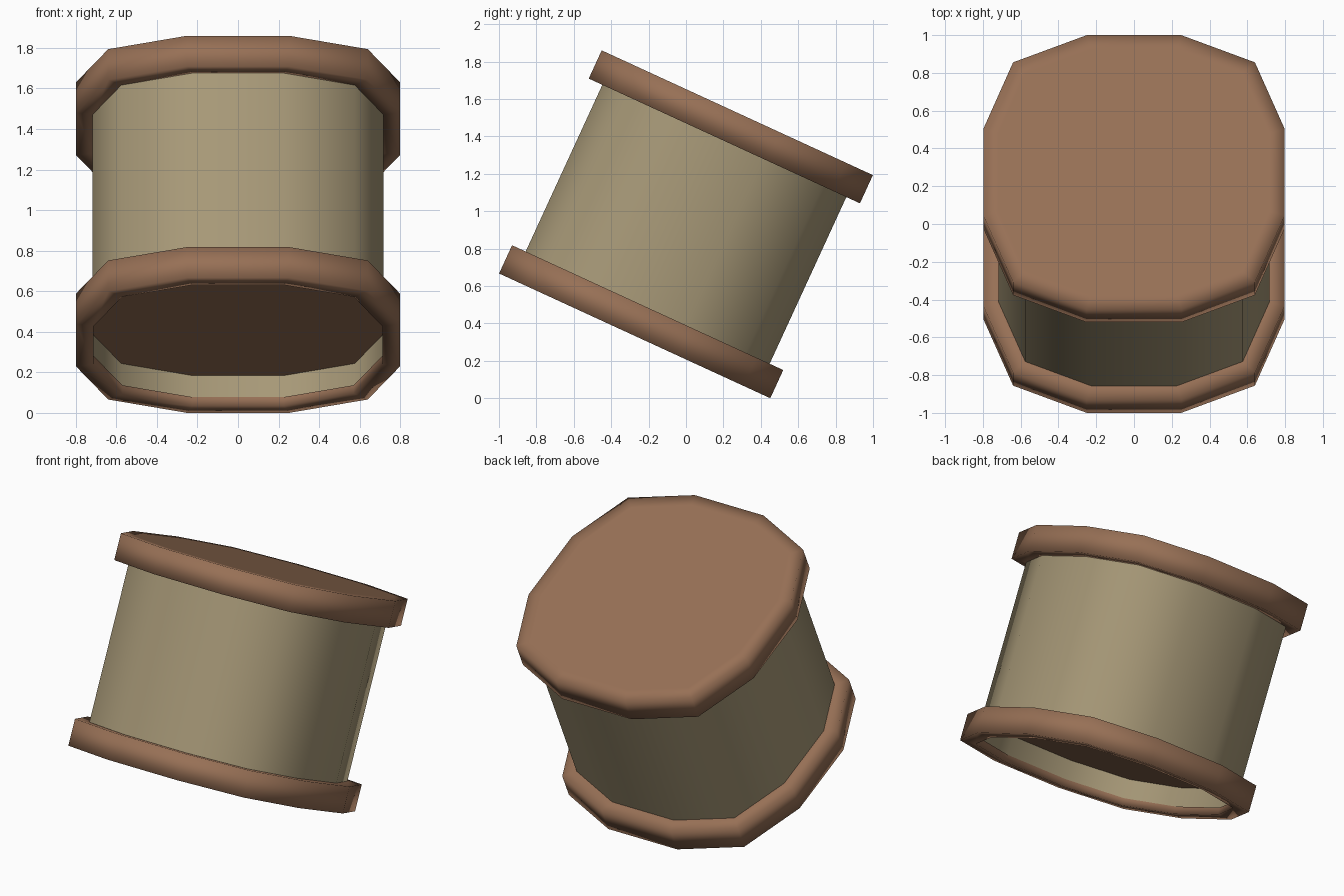
import bpy, bmesh, math
from mathutils import Matrix, Vector

if "Cube" in bpy.data.objects:
    bpy.data.objects.remove(bpy.data.objects["Cube"])

HEIGHT, BAND, R, BODY_R = 1.313, 0.166, 0.798, 0.718
TILT = math.radians(-24.7)
place = (Matrix.Translation((0, -HEIGHT / 2 * math.sin(-TILT), R * math.sin(-TILT)))
         @ Matrix.Rotation(TILT, 4, 'X'))


def material(name, rgb):
    m = bpy.data.materials.new(name)
    m.diffuse_color = (*rgb, 1)
    m.use_nodes = True
    m.node_tree.nodes["Principled BSDF"].inputs["Base Color"].default_value = m.diffuse_color
    return m


brown = material("brown_wood", (0.31, 0.162, 0.092))
tan = material("tan_thread", (0.385, 0.315, 0.185))


def outline(r):
    """Rounded square with twelve corners, counter-clockwise."""
    pts = []
    for k in range(4):
        turn = Matrix.Rotation(k * math.pi / 2, 3, 'Z')
        pts += [turn @ Vector((x * r, y * r, 0)) for x, y in ((1, .315), (.802, .802), (.315, 1))]
    return pts


def loft(name, loops, mat, top=False):
    """Skin a list of (radius, height) loops from bottom to top."""
    bm = bmesh.new()
    rings = [[bm.verts.new(p + Vector((0, 0, h))) for p in outline(r)] for r, h in loops]
    for a, b in zip(rings, rings[1:]):
        for i in range(12):
            j = (i + 1) % 12
            bm.faces.new((a[i], a[j], b[j], b[i]))
    if top:
        bm.faces.new(rings[-1])
    for f in bm.faces:
        f.smooth = True
    bm.transform(place)
    me = bpy.data.meshes.new(name)
    bm.to_mesh(me)
    bm.free()
    me.materials.append(mat)
    ob = bpy.data.objects.new(name, me)
    bpy.context.collection.objects.link(ob)
    return ob


# Tan drum, open at the bottom and sunk into both caps
loft("drum_body", [(BODY_R, 0.045), (BODY_R, HEIGHT - 0.004)], tan)

# Two identical lids: inner lip, bottom rim, outer wall, top disc
for name, h in (("bottom_cap", 0), ("top_cap", HEIGHT - BAND)):
    loft(name, [(BODY_R - 0.006, h + 0.046), (BODY_R - 0.006, h), (R, h),
                (R, h + BAND), (BODY_R, h + BAND)], brown, top=True)
